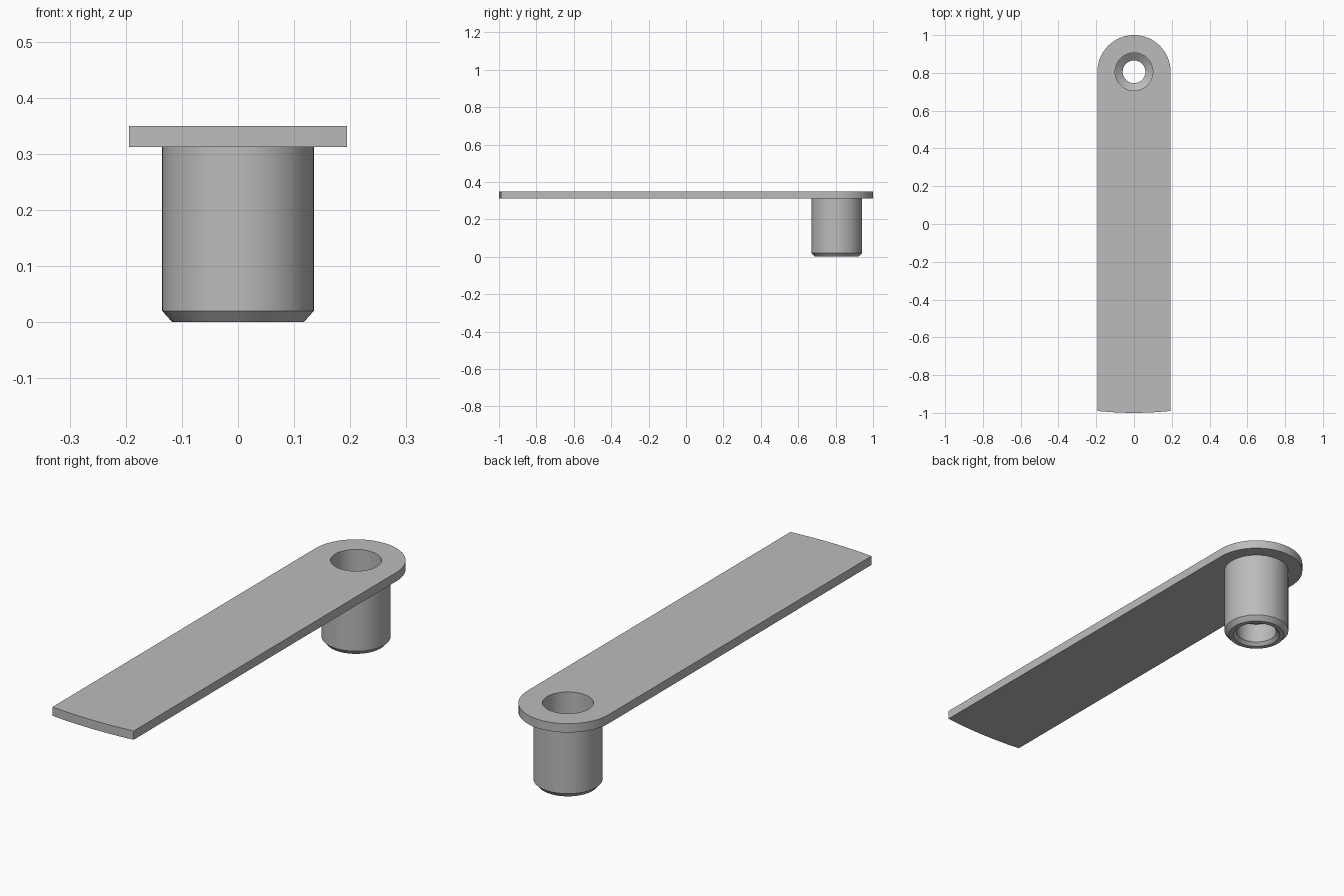
import bpy
import bmesh
from math import sin, cos, pi, asin, radians

if "Cube" in bpy.data.objects:
    bpy.data.objects.remove(bpy.data.objects["Cube"], do_unlink=True)

SEG = 64
HALF_W = 0.194
PIVOT_Y = 1 - HALF_W
REACH = PIVOT_Y + 1
Z_LOW, Z_TOP = 0.312, 0.35

grey = bpy.data.materials.new("plain grey")
grey.use_nodes = True
colour = (0.5, 0.5, 0.5, 1)
grey.diffuse_color = colour
grey.node_tree.nodes["Principled BSDF"].inputs["Base Color"].default_value = colour

bm = bmesh.new()


def loop(points, z):
    """Closed ring of vertices at one height."""
    return [bm.verts.new((x, y, z)) for x, y in points]


def arc(radius, start, end, steps):
    return [(radius * cos(start + (end - start) * i / steps),
             PIVOT_Y + radius * sin(start + (end - start) * i / steps))
            for i in range(steps + 1)]


def bridge(a, b):
    for i in range(len(a)):
        j = (i + 1) % len(a)
        bm.faces.new((a[i], a[j], b[j], b[i]))


def fill_between(outer, inner):
    """Flat face with a round hole."""
    edges = [bm.edges.get((ring[i - 1], ring[i]))
             for ring in (outer, inner) for i in range(len(ring))]
    bmesh.ops.triangle_fill(bm, use_beauty=True, edges=edges)


# Arm outline: round pivot end and a shallow arc at the tip, both about the pivot
half_angle = asin(HALF_W / REACH)
outline = arc(HALF_W, 0, pi, SEG // 2)
outline += arc(REACH, -pi / 2 - half_angle, -pi / 2 + half_angle, 12)
lower = loop(outline, Z_LOW)
upper = loop(outline, Z_TOP)
bridge(lower, upper)

# Hollow boss: down the outside, round the chamfered foot, up the stepped bore
profile = [(0.135, Z_LOW), (0.135, 0.02), (0.117, 0), (0.098, 0),
           (0.084, 0.014), (0.084, 0.10), (0.06, 0.10), (0.06, 0.13),
           (0.10, 0.16), (0.10, Z_TOP)]
rings = [loop(arc(r, 0, 2 * pi, SEG)[:-1], z) for r, z in profile]
for a, b in zip(rings, rings[1:]):
    bridge(a, b)

# Underside and top of the arm
fill_between(lower, rings[0])
fill_between(upper, rings[-1])
bmesh.ops.recalc_face_normals(bm, faces=bm.faces[:])

mesh = bpy.data.meshes.new("lever_arm")
bm.to_mesh(mesh)
bm.free()
mesh.materials.append(grey)
arm = bpy.data.objects.new("lever_arm_with_boss", mesh)
bpy.context.collection.objects.link(arm)
bpy.ops.object.select_all(action='DESELECT')
arm.select_set(True)
bpy.context.view_layer.objects.active = arm
bpy.ops.object.shade_smooth_by_angle(angle=radians(30))
